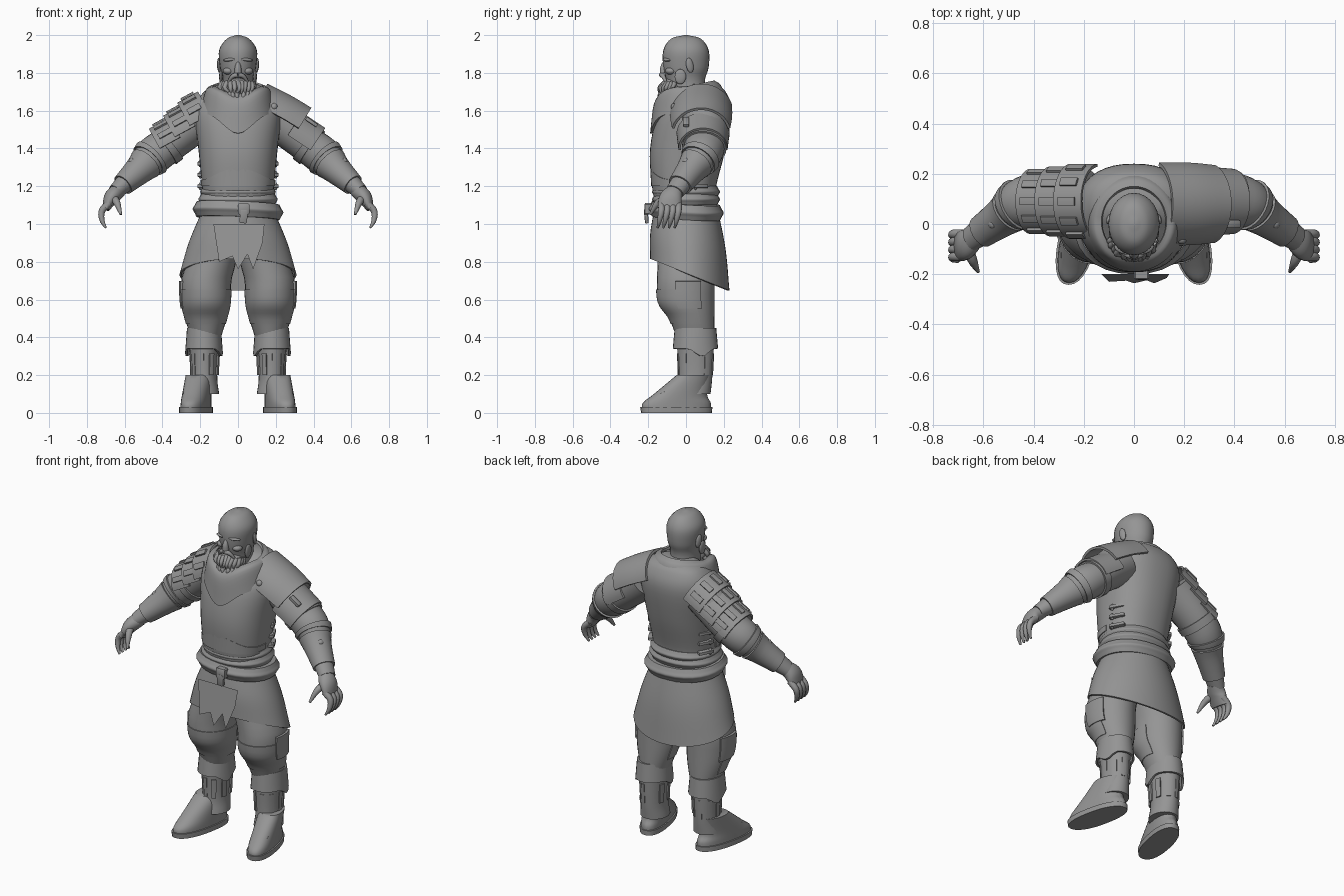
import bpy, bmesh, math, random
from math import sin, cos, radians, copysign
from mathutils import Vector, Euler

random.seed(4)
cube = bpy.data.objects.get("Cube")
if cube:
    bpy.data.objects.remove(cube)

tone = (.3, .3, .3, 1)
grey = bpy.data.materials.new("plain grey")
grey.use_nodes = True
grey.diffuse_color = tone
grey.node_tree.nodes["Principled BSDF"].inputs["Base Color"].default_value = tone
parts = []


def finish(name, bm, side):
    """Turn a bmesh into an object, mirrored in x when side is negative."""
    for vert in bm.verts:
        vert.co.x *= side
    bmesh.ops.recalc_face_normals(bm, faces=bm.faces[:])
    mesh = bpy.data.meshes.new(name)
    bm.to_mesh(mesh)
    bm.free()
    mesh.materials.append(grey)
    obj = bpy.data.objects.new(name, mesh)
    bpy.context.collection.objects.link(obj)
    parts.append(obj)


def sample(rows, where):
    """Smooth spline through the stations, measured in station numbers."""
    index = min(int(where), len(rows) - 2)
    f = where - index
    b, c = Vector(rows[index]), Vector(rows[index + 1])
    a = Vector(rows[index - 1]) if index else b * 2 - c
    d = Vector(rows[index + 2]) if index + 2 < len(rows) else c * 2 - b
    slope_in, slope_out = (c - a) / 2, (d - b) / 2
    turn = slope_in + slope_out - (c - b) * 2
    return b + slope_in * f + (c - b - slope_in - turn) * f * f + turn * f * f * f


def tube(name, rows, span=None, grow=0, arc=None, upright=False, power=2, segments=28,
         thick=0, side=1, warp=None):
    """Loft ellipses (x, y, z, radius, radius) over a span of stations; arc keeps part of the turn."""
    start, stop = span or (0, len(rows) - 1)
    steps = max(3, round((stop - start) * 5))
    low, high = arc or (0, 360)
    count = segments + 1 if arc else segments
    path = [sample(rows, start + (stop - start) * i / steps) for i in range(steps + 1)]
    bm = bmesh.new()
    rings = []
    for i, row in enumerate(path):
        along = Vector(path[min(i + 1, steps)][:3]) - Vector(path[max(i - 1, 0)][:3])
        along = Vector((0, 0, 1)) if upright else along.normalized()
        front = Vector((0, -1, 0))
        front = (front - along * front.dot(along)).normalized()
        across = along.cross(front)
        ring = []
        for k in range(count):
            angle = radians(low + (high - low) * k / segments)
            u, v = [copysign(abs(f) ** (2 / power), f) for f in (cos(angle), sin(angle))]
            point = Vector(row[:3]) + across * u * (row[3] + grow) + front * v * (row[4] + grow)
            if warp:
                warp(point, angle, i / steps)
            ring.append(bm.verts.new(point))
        rings.append(ring)
    for ring, above in zip(rings, rings[1:]):
        for k in range(segments):
            m = (k + 1) % count
            bm.faces.new((ring[k], ring[m], above[m], above[k]))
    if thick:
        bmesh.ops.recalc_face_normals(bm, faces=bm.faces[:])
        bmesh.ops.solidify(bm, geom=bm.faces[:], thickness=thick)
    elif not arc:
        bm.faces.new(rings[0])
        bm.faces.new(rings[-1])
    finish(name, bm, side)


def column(x, *levels):
    """Stations of an upright loft from levels (z, y, half width, half depth)."""
    return [(x, y, z, wide, deep) for z, y, wide, deep in levels]


def roll(name, z, wide, deep, height, warp=None):
    """Rounded hoop around the waist."""
    levels = [(z + height * k, 0, wide - abs(k) * height / 2, deep - abs(k) * height / 2)
              for k in (-1, -.5, 0, .5, 1)]
    tube(name, column(0, *levels), upright=True, power=2.2, warp=warp)


def worm(name, points, radius, side=1):
    """Round tapering strand."""
    sizes = [radius * (1 - .7 * (i / (len(points) - 1)) ** 2) for i in range(len(points))]
    tube(name, [(*p, r, r) for p, r in zip(points, sizes)], segments=10, side=side)


def place(name, bm, loc, size, rot, side):
    for vert in bm.verts:
        vert.co = Euler(rot).to_matrix() @ (vert.co * Vector(size)) + Vector(loc)
    finish(name, bm, side)


def ball(name, loc, size, rot=(0, 0, 0), side=1):
    bm = bmesh.new()
    bmesh.ops.create_uvsphere(bm, u_segments=16, v_segments=10, radius=1)
    place(name, bm, loc, size, rot, side)


def box(name, loc, size, rot=(0, 0, 0), side=1):
    bm = bmesh.new()
    bmesh.ops.create_cube(bm, size=1)
    bmesh.ops.bevel(bm, geom=bm.edges[:], offset=.1, segments=1, affect="EDGES")
    place(name, bm, loc, size, rot, side)


# Main body sections that the armour and clothing follow
head = column(0, (1.6, .03, .09, .09), (1.75, 0, .08, .1), (1.83, 0, .095, .12),
              (1.92, 0, .1, .12), (1.98, 0, .06, .08), (2, 0, .01, .01))
torso = column(0, (1.1, 0, .18, .16), (1.2, -.01, .19, .17), (1.4, .01, .21, .2),
               (1.6, .05, .23, .19), (1.7, .09, .18, .12), (1.74, .09, .1, .07))
leg = column(.17, (.4, .05, .08, .1), (.5, .03, .11, .12), (.6, 0, .13, .15),
             (.8, 0, .13, .15), (.95, 0, .1, .14))
boot = column(.18, (.1, .04, .08, .09), (.2, .05, .07, .09), (.4, .05, .08, .1))
foot = column(.2, (0, -.05, .07, .18), (.05, -.05, .07, .18), (.1, -.03, .07, .14), (.2, .04, .07, .09))
arm = [(.2, .1, 1.57, .12, .12), (.36, .1, 1.43, .1, .11), (.45, .08, 1.36, .1, .1),
       (.52, .03, 1.29, .07, .07), (.65, -.06, 1.17, .04, .05)]

# Head, face and ears
tube("head", head, upright=True)
worm("nose", [(0, -.12, 1.8), (0, -.12, 1.83), (0, -.11, 1.87)], .02)
for s in (1, -1):
    ball("ear", (.1, .02, 1.84), (.01, .02, .04), (.2, 0, .3), s)
    ball("brow", (.04, -.1, 1.87), (.04, .02, .01), (0, .1, .3), s)
    ball("eye", (.04, -.1, 1.85), (.01, .01, .01), side=s)
    ball("cheek", (.05, -.08, 1.81), (.03, .03, .02), side=s)
    ball("sideburn", (.09, -.03, 1.78), (.01, .03, .04), side=s)
    worm("moustache", [(0, -.13, 1.79), (.03, -.12, 1.78), (.06, -.1, 1.74)], .014, s)

# Beard: a core with curling locks over it
ball("beard_core", (0, -.07, 1.71), (.08, .06, .07))
locks = 13
for row in (0, 1):
    for k in range(locks):
        angle = math.pi * k / (locks - 1)
        x, y, top = cos(angle), sin(angle), 1.75 - row * .04
        sway = random.uniform(-.01, .01)
        worm("beard_lock", [(x * .08, -.06 - y * .05, top), (x * .09 + sway, -.07 - y * .07, top - .03),
                            (x * .06 - sway, -.08 - y * .06, top - .06)], .014)

# Breastplate and pointed belly plate
tube("breastplate", torso, upright=True, power=2.3, segments=40)


def peak(point, angle, rise):
    point.z += .06 * rise * max(0, sin(angle)) ** 4


tube("belly_plate", torso, span=(1, 1.2), grow=.005, arc=(0, 180), upright=True, power=2.3,
     thick=.008, warp=peak)


# Collar with a pointed front
def collar_fall(point, angle, drop):
    front = max(0, sin(angle))
    point.z -= front ** 3 * (.04 + .07 * drop * front ** 6)
    point.z += .03 * (1 - drop) * max(0, -sin(angle))


tube("collar", column(0, (1.73, .01, .13, .14), (1.71, .01, .17, .18), (1.59, .02, .2, .21)),
     upright=True, segments=48, thick=.014, warp=collar_fall)


# Waist sash, belt and side buckles
def tilt(point, angle, rise):
    point.z -= point.x * .04 + point.y * .06


roll("upper_sash", 1.17, .2, .18, .03)
roll("lower_sash", 1.13, .21, .18, .03)
roll("belt", 1.07, .24, .2, .04, tilt)
box("belt_knot", (.03, -.2, 1.08), (.06, .04, .06))
box("belt_tongue", (.03, -.21, 1.04), (.04, .02, .07), (.1, .1, 0))
for s in (1, -1):
    for k in range(3):
        z = 1.2 + k * .06
        box("side_strap", (.18, .07, z), (.04, .09, .02), (0, 0, .5), s)
        ball("strap_buckle", (.2, .05, z), (.01, .01, .02), side=s)


# Skirt with a sloping hem, and a torn front flap
def hem(point, angle, fall):
    edge = .74 - point.y * .4
    point.z = 1.07 - fall * (1.07 - edge)


tube("skirt", column(0, (1.07, 0, .19, .17), (.9, .01, .26, .2), (.7, .02, .31, .21)),
     upright=True, segments=44, thick=.01, warp=hem)
outline = [(-.13, 1), (.14, 1), (.13, .9), (.08, .76), (.05, .84), (0, .76), (-.03, .83), (-.1, .8)]
flap = bmesh.new()
flap.faces.new([flap.verts.new((x, -.2 - (1 - z) * .15, z)) for x, z in outline])
bmesh.ops.solidify(flap, geom=flap.faces[:], thickness=.008)
finish("torn_flap", flap, 1)


# Legs and boots
def hip_lean(point, angle, rise):
    point.x -= .3 * max(0, point.z - .7)


def toe_out(point, angle, rise):
    point.x -= .2 * (point.y - .06)


def cuff_point(point, angle, rise):
    point.z -= .04 * (1 - rise) * max(0, cos(angle * 2 + .6)) ** 3


for s in (1, -1):
    tube("trouser_leg", leg, upright=True, side=s, warp=hip_lean)
    tube("knee_cover", leg, span=(.7, 2.3), grow=.004, arc=(-20, 200), upright=True, thick=.008, side=s)
    tube("knee_guard", leg, span=(1.6, 2.5), grow=.01, arc=(-30, 20), upright=True, thick=.014, side=s)
    tube("boot_cuff", column(.18, (.34, .05, .1, .12), (.45, .05, .09, .11)),
         upright=True, thick=.012, side=s, warp=cuff_point)
    tube("boot_shaft", boot, upright=True, side=s)
    for angle in range(0, 360, 40):
        tube("boot_slat", boot, span=(1, 1.6), grow=.003, arc=(angle - 9, angle + 9), segments=4,
             upright=True, thick=.008, side=s)
    tube("foot", foot, upright=True, power=2.3, side=s, warp=toe_out)
    tube("sole", foot, span=(0, .6), grow=.008, upright=True, power=2.3, side=s, warp=toe_out)
    tube("heel_patch", foot, span=(.6, 2.5), grow=.002, arc=(240, 300), upright=True, thick=.01, side=s,
         warp=toe_out)
    for k in range(3):
        box("foot_strap", (.24 - k * .02, -.12 + k * .05, .1 + k * .03), (.1, .03, .02), (.5, 0, 0), s)

# Arms, bracers and hands
bands = {"elbow_band": (1, 1.3), "forearm_band": (2.1, 2.4), "bracer": (2.6, 3.5), "glove_cuff": (3.4, 3.7)}
for s in (1, -1):
    tube("sleeve", arm, side=s)
    for name, span in bands.items():
        tube(name, arm, span=span, grow=.01, thick=.01, side=s)
    ball("bracer_stud", (.56, 0, 1.33), (.02, .02, .02), side=s)
    tube("palm", [(.63, -.05, 1.18, .04, .04), (.67, -.08, 1.14, .04, .06), (.7, -.09, 1.08, .02, .06)], side=s)
    for k in range(4):
        y = -.04 - k * .03
        worm("finger", [(.68, y, 1.11), (.72, y, 1.07), (.72, y - .01, 1.02), (.7, y - .02, .98)], .019, s)
    worm("thumb", [(.66, -.1, 1.14), (.64, -.15, 1.11), (.62, -.19, 1.05)], .022, s)

# Left shoulder: one broad flared plate over a smaller one
tube("broad_shoulder_plate", [(.08, .08, 1.59, .17, .17), (.2, .08, 1.53, .17, .17), (.3, .08, 1.47, .17, .16)],
     arc=(105, 255), thick=.014)
tube("under_shoulder_plate", [(.27, .09, 1.48, .13, .14), (.39, .09, 1.4, .13, .13)],
     arc=(85, 275), thick=.012)
box("shoulder_strap", (.39, 0, 1.54), (.07, .03, .02), (0, .6, 0))
for y in (-.06, .2):
    ball("shoulder_stud", (.19, y, 1.62), (.02, .02, .02))

# Right shoulder: three overlapping plates with raised slats
for k in range(3):
    x, z, radius = .14 + k * .08, 1.57 - k * .06, .15 - k * .01
    layer = [(x, .09, z, radius, radius), (x + .11, .09, z - .06, radius, radius)]
    tube("layered_shoulder_plate", layer, arc=(95, 265), thick=.012, side=-1)
    for angle in range(120, 250, 30):
        tube("shoulder_slat", layer, span=(.2, .8), grow=.012, arc=(angle - 6, angle + 6), segments=4,
             thick=.01, side=-1)

# Smooth shading with crisp edges
bpy.ops.object.select_all(action="DESELECT")
for obj in parts:
    obj.select_set(True)
bpy.context.view_layer.objects.active = parts[0]
bpy.ops.object.shade_smooth_by_angle(angle=radians(40))
